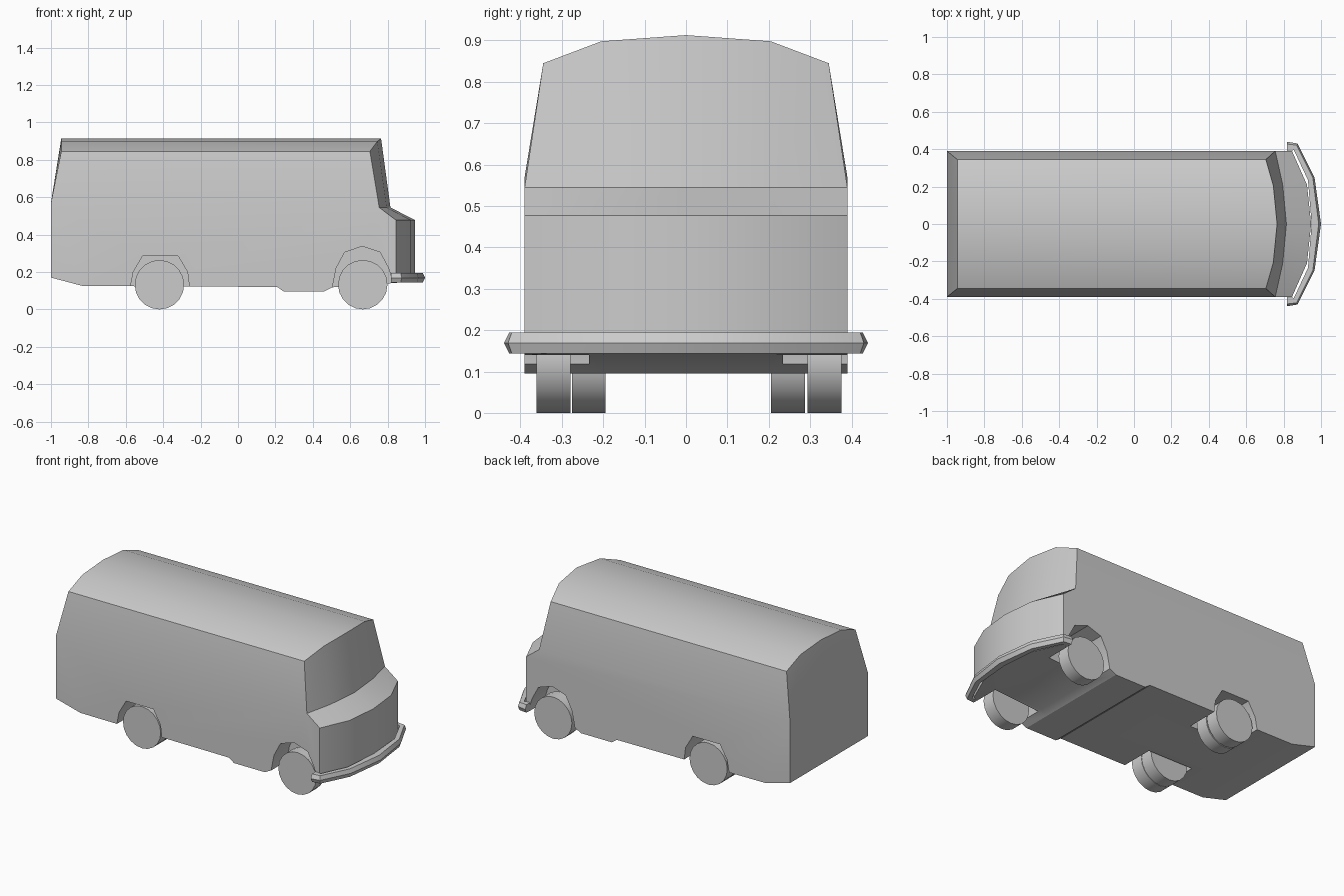
import bpy, bmesh, math

if "Cube" in bpy.data.objects:
    bpy.data.objects.remove(bpy.data.objects["Cube"])


def make(name, bm, angle=30):
    bmesh.ops.recalc_face_normals(bm, faces=bm.faces[:])
    me = bpy.data.meshes.new(name)
    bm.to_mesh(me)
    bm.free()
    ob = bpy.data.objects.new(name, me)
    bpy.context.collection.objects.link(ob)
    if angle:
        smooth(ob, angle)
    return ob


def select(ob):
    bpy.ops.object.select_all(action='DESELECT')
    ob.select_set(True)
    bpy.context.view_layer.objects.active = ob


def smooth(ob, angle):
    select(ob)
    bpy.ops.object.shade_smooth_by_angle(angle=math.radians(angle))


def loft(bm, rings):
    """Closed rings joined in order; returns the vertex rings."""
    vs = [[bm.verts.new(p) for p in r] for r in rings]
    n = len(vs[0])
    for a, b in zip(vs, vs[1:]):
        for i in range(n):
            j = (i + 1) % n
            bm.faces.new((a[i], a[j], b[j], b[i]))
    return vs


def prism(bm, pts, y0, y1):
    r = loft(bm, [[(x, y, z) for x, z in pts] for y in (y0, y1)])
    bm.faces.new(r[0])
    bm.faces.new(r[1])


# Body: side profiles lofted across the width
# station: y low, y roof, roof z, windscreen top x, windscreen base x, nose x
half = [(0.39, 0.345, 0.845, 0.705, 0.755, 0.845),
        (0.21, 0.205, 0.898, 0.745, 0.795, 0.925),
        (0.0, 0.0, 0.913, 0.765, 0.815, 0.947)]
stations = [(-s[0], -s[1], *s[2:]) for s in half] + half[1::-1]
floor = [(-1, 0.17), (-0.83, 0.125), (0.21, 0.12), (0.245, 0.095),
         (0.46, 0.095), (0.505, 0.118), (0.82, 0.14)]
rings = []
for y, yr, zr, x1, x2, x3 in stations:
    low = floor + [(x3, 0.15), (x3, 0.477), (x2, 0.545)]
    rings.append([(x, y, z) for x, z in low]
                 + [(x1, yr, zr), (-0.945, yr, zr), (-1, y, 0.57)])
bm = bmesh.new()
vs = loft(bm, rings)
for r in (vs[0], vs[-1]):
    bm.faces.new(r[:10] + [r[12]])
    bm.faces.new(r[9:13])
body = make("van_body", bm, 0)

# Wheel wells cut out of the body
rear_arch = [(-0.575, 0.0), (-0.575, 0.12), (-0.56, 0.2), (-0.51, 0.285),
             (-0.32, 0.285), (-0.27, 0.2), (-0.26, 0.12), (-0.26, 0.0)]
front_arch = [(0.505, 0.0), (0.505, 0.12), (0.525, 0.22), (0.57, 0.305),
              (0.665, 0.337), (0.76, 0.305), (0.805, 0.22), (0.82, 0.17), (0.82, 0.0)]
bm = bmesh.new()
for s in (-1, 1):
    prism(bm, rear_arch, s * 0.18, s * 0.5)
    prism(bm, front_arch, s * 0.235, s * 0.5)
cutter = make("wheel_well_cutter", bm, 0)
cutter.hide_render = True
mod = body.modifiers.new("wells", 'BOOLEAN')
mod.operation = 'DIFFERENCE'
mod.solver = 'EXACT'
mod.object = cutter
select(body)
bpy.ops.object.modifier_apply(modifier=mod.name)
bpy.data.objects.remove(cutter)
smooth(body, 24)


# Wheels: single in front, twin at the rear
def wheel(name, x, y, r=0.132, width=0.082, sides=20):
    bm = bmesh.new()
    pts = [(x + r * math.cos(2 * math.pi * i / sides),
            r + r * math.sin(2 * math.pi * i / sides)) for i in range(sides)]
    prism(bm, pts, y - width / 2, y + width / 2)
    make(name, bm)


for side, outer, inner in (("right", -0.32, -0.235), ("left", 0.335, 0.246)):
    wheel("front_wheel_" + side, 0.667, outer)
    wheel("rear_outer_wheel_" + side, -0.42, outer)
    wheel("rear_inner_wheel_" + side, -0.42, inner)

# Bumper: ridged bar bent around the nose; outer and inner path points
path = [((0.817, 0.44), (0.817, 0.39)), ((0.875, 0.43), (0.855, 0.395)),
        ((0.965, 0.25), (0.93, 0.235)), ((1.0, 0.0), (0.95, 0.0))]
path = [((a[0], -a[1]), (b[0], -b[1])) for a, b in path] + path[2::-1]
rings = []
for (ox, oy), (ix, iy) in path:
    mx, my = ox + (ix - ox) * 0.25, oy + (iy - oy) * 0.25
    rings.append([(ox, oy, 0.169), (mx, my, 0.194), (ix, iy, 0.194),
                  (ix, iy, 0.144), (mx, my, 0.144)])
bm = bmesh.new()
vs = loft(bm, rings)
bm.faces.new(vs[0])
bm.faces.new(vs[-1])
make("front_bumper", bm)
